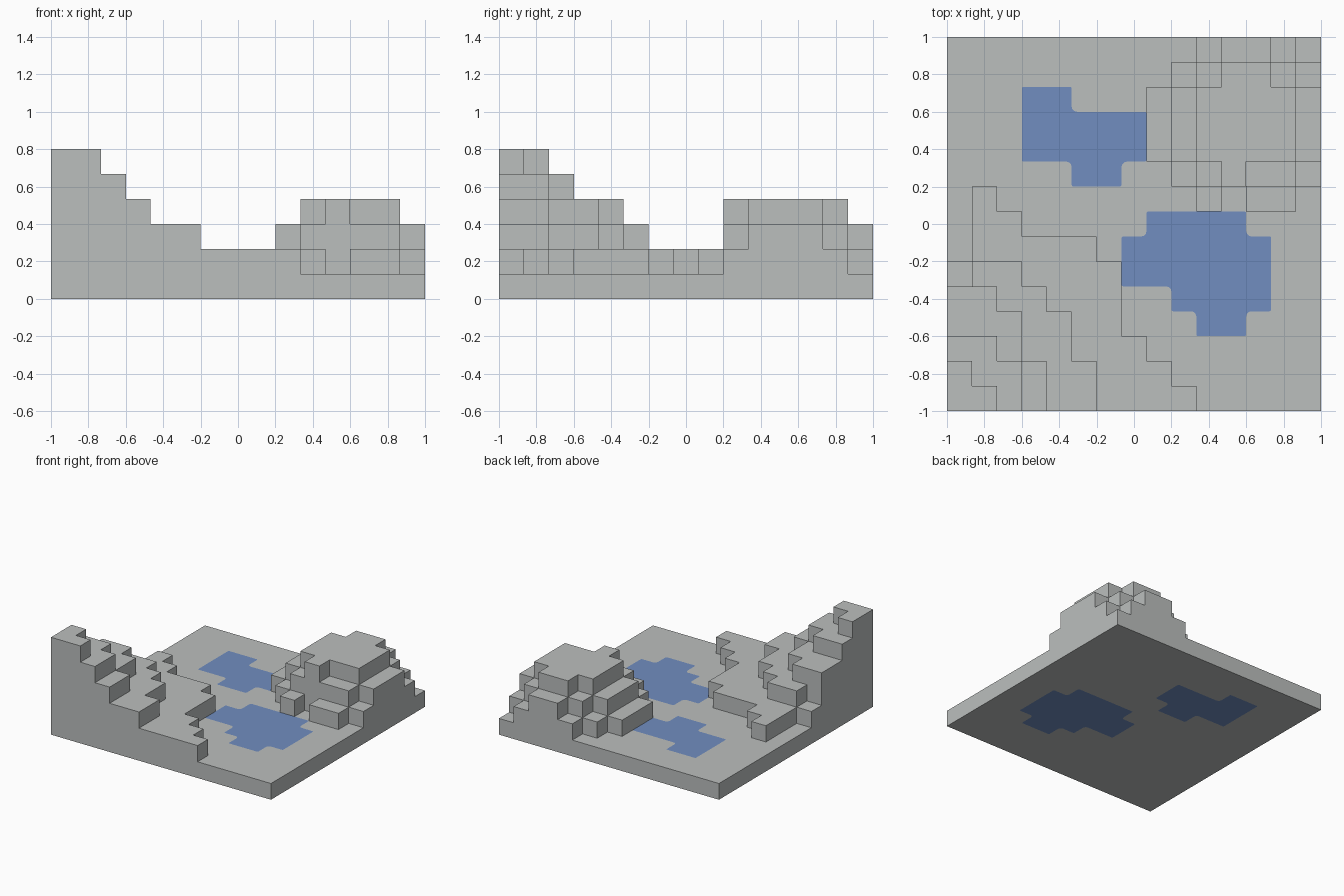
import bpy
import bmesh

if "Cube" in bpy.data.objects:
    bpy.data.objects.remove(bpy.data.objects["Cube"], do_unlink=True)

N = 15            # cells per side
C = 2 / N         # cell size and step height


def material(name, rgb):
    m = bpy.data.materials.new(name)
    m.use_nodes = True
    m.diffuse_color = (*rgb, 1)
    m.node_tree.nodes["Principled BSDF"].inputs["Base Color"].default_value = (*rgb, 1)
    return m


stone = material("stone_grey", (0.50, 0.52, 0.515))
water = material("water_blue", (0.165, 0.27, 0.53))


def finish(bm, name, mat):
    bmesh.ops.recalc_face_normals(bm, faces=bm.faces)
    mesh = bpy.data.meshes.new(name)
    bm.to_mesh(mesh)
    bm.free()
    mesh.materials.append(mat)
    ob = bpy.data.objects.new(name, mesh)
    bpy.context.collection.objects.link(ob)
    return ob


def point(i, j, k):
    return (-1 + i * C, -1 + j * C, k * C)


def stepped_hill(name, col, row, rows):
    """Terraced hill from digit rows (front to back), each digit a height in steps."""
    heights = {(col + i, row + j): int(d) for j, line in enumerate(rows) for i, d in enumerate(line)}
    bm = bmesh.new()

    def quad(*corners):
        bm.faces.new([bm.verts.new(point(*c)) for c in corners])

    for (i, j), h in heights.items():
        if h < 2:
            continue
        # Top and hidden bottom of the column
        for k in (h, 1):
            quad((i, j, k), (i + 1, j, k), (i + 1, j + 1, k), (i, j + 1, k))
        # Walls down to each lower neighbour
        for di, dj, a, b in ((-1, 0, (0, 0), (0, 1)), (1, 0, (1, 0), (1, 1)),
                             (0, -1, (0, 0), (1, 0)), (0, 1, (0, 1), (1, 1))):
            low = heights.get((i + di, j + dj), 1)
            for k in range(low, h):
                quad((i + a[0], j + a[1], k), (i + b[0], j + b[1], k),
                     (i + b[0], j + b[1], k + 1), (i + a[0], j + a[1], k + 1))
    bmesh.ops.remove_doubles(bm, verts=bm.verts, dist=0.001)
    return finish(bm, name, stone)


def pool(name, strips, bottom, top, mat):
    """Pool prism from (row, first column, end column) strips, with softened corners."""
    bm = bmesh.new()
    for j, start, end in strips:
        for i in range(start, end):
            bm.faces.new([bm.verts.new((*point(a, b, 0)[:2], bottom))
                          for a, b in ((i, j), (i + 1, j), (i + 1, j + 1), (i, j + 1))])
    bmesh.ops.remove_doubles(bm, verts=bm.verts, dist=0.001)
    outer = [v for v in bm.verts if len(v.link_faces) == 1]
    inner = [v for v in bm.verts if len(v.link_faces) == 3]
    straight = [v for v in bm.verts if len(v.link_faces) == 2]
    bmesh.ops.dissolve_faces(bm, faces=bm.faces[:], use_verts=False)
    bmesh.ops.dissolve_verts(bm, verts=straight)
    for corners, radius in ((inner, 0.028), (outer, 0.01)):
        bmesh.ops.bevel(bm, geom=corners, offset=radius, offset_type='OFFSET',
                        segments=3, profile=0.5, affect='VERTICES')
    out = bmesh.ops.extrude_face_region(bm, geom=bm.faces[:], use_keep_orig=True)
    raised = [g for g in out["geom"] if isinstance(g, bmesh.types.BMVert)]
    bmesh.ops.translate(bm, verts=raised, vec=(0, 0, top - bottom))
    return finish(bm, name, mat)


# Ground slab
bm = bmesh.new()
bmesh.ops.create_cube(bm, size=1)
bmesh.ops.scale(bm, vec=(2, 2, C), verts=bm.verts)
bmesh.ops.translate(bm, vec=(0, 0, C / 2), verts=bm.verts)
ground = finish(bm, "ground_slab", stone)

# Corner ridge and rounded hill
stepped_hill("corner_ridge", 0, 0, ["6654332222", "655433222", "55433222", "4443322",
                                    "4433222", "2332222", "122222", "122", "12"])
stepped_hill("rounded_hill", 8, 8, ["1121221", "1234332", "2344443", "2344443",
                                    "2344443", "1234432", "1123321"])

# Pools set flush into holes through the slab
pools = {
    "back_pool": [(9, 5, 7), (10, 3, 8), (11, 3, 8), (12, 3, 5)],
    "front_pool": [(3, 10, 12), (4, 9, 13), (5, 7, 13), (6, 7, 13), (7, 8, 12)],
}
for name, strips in pools.items():
    pool(name, strips, 0, C, water)
    cutter = pool(name + "_cutter", strips, -0.1, C + 0.1, stone)
    cutter.hide_render = True
    cutter.hide_viewport = True
    cut = ground.modifiers.new(name + "_hole", 'BOOLEAN')
    cut.operation = 'DIFFERENCE'
    cut.solver = 'EXACT'
    cut.object = cutter
